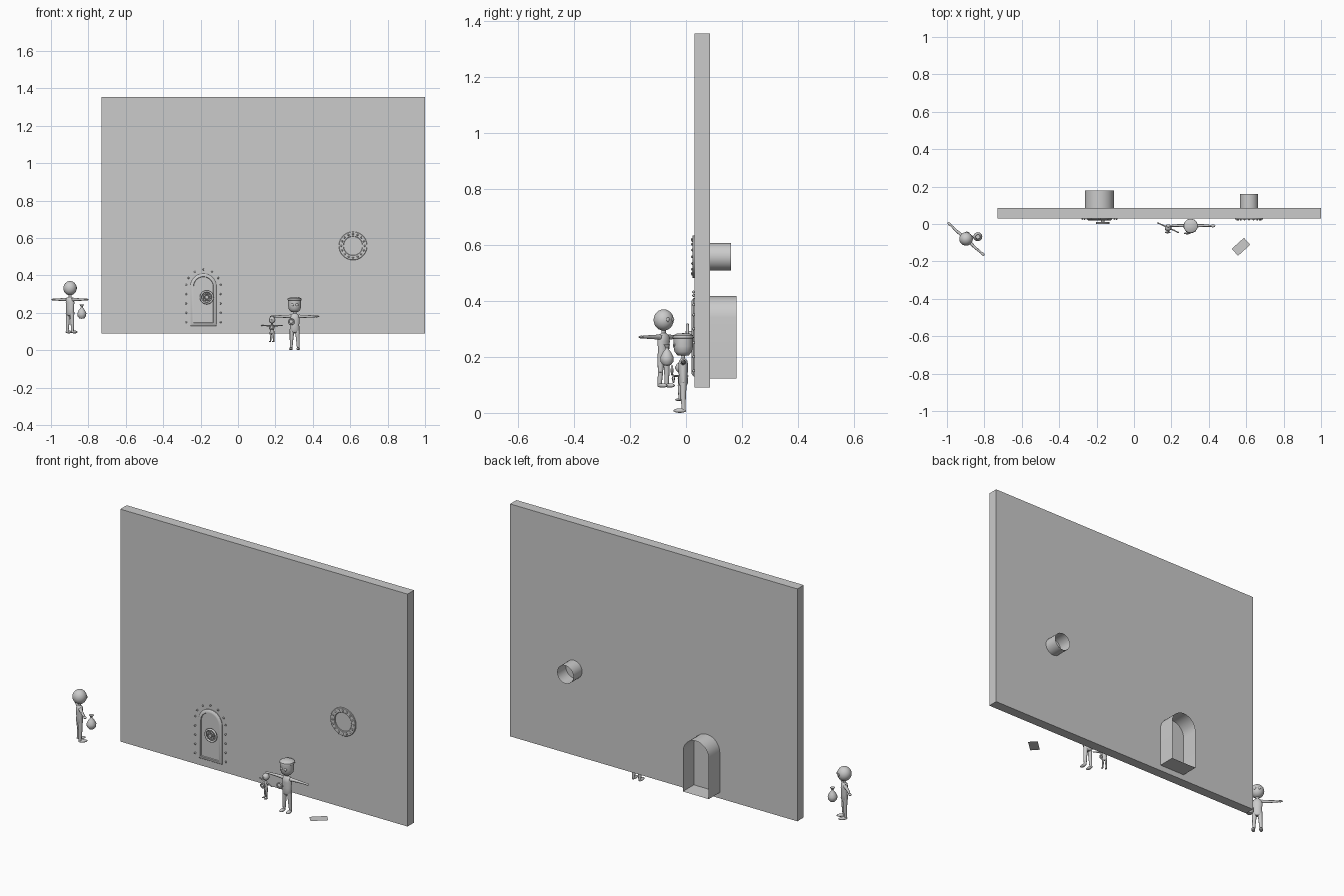
import bpy, bmesh, math
from mathutils import Vector, Matrix

if "Cube" in bpy.data.objects:
    bpy.data.objects.remove(bpy.data.objects["Cube"])

grey = bpy.data.materials.new("plain_grey")
grey.diffuse_color = (0.6, 0.6, 0.6, 1)
grey.use_nodes = True
grey.node_tree.nodes["Principled BSDF"].inputs["Base Color"].default_value = grey.diffuse_color


def finish(bm, name, matrix=None, smooth=True, closed=True):
    bmesh.ops.remove_doubles(bm, verts=bm.verts, dist=1e-5)
    if closed:
        bmesh.ops.recalc_face_normals(bm, faces=bm.faces)
    me = bpy.data.meshes.new(name)
    bm.to_mesh(me)
    bm.free()
    me.materials.append(grey)
    ob = bpy.data.objects.new(name, me)
    bpy.context.collection.objects.link(ob)
    if matrix is not None:
        ob.matrix_world = matrix
    if smooth:
        bpy.ops.object.select_all(action='DESELECT')
        ob.select_set(True)
        bpy.context.view_layer.objects.active = ob
        bpy.ops.object.shade_smooth_by_angle(angle=math.radians(40))
    return ob


def ball(bm, c, r, seg=20):
    r = r if isinstance(r, tuple) else (r, r, r)
    bmesh.ops.create_uvsphere(bm, u_segments=seg, v_segments=max(6, seg // 2), radius=1,
                              matrix=Matrix.Translation(c) @ Matrix.Diagonal((*r, 1)))


def rod(bm, a, b, r1, r2, seg=12):
    a, b = Vector(a), Vector(b)
    m = Matrix.Translation((a + b) / 2) @ (b - a).to_track_quat('Z', 'Y').to_matrix().to_4x4()
    bmesh.ops.create_cone(bm, cap_ends=True, segments=seg, radius1=r1, radius2=r2,
                          depth=(b - a).length, matrix=m)


def loft(bm, loops, wrap=False):
    rows = [[bm.verts.new(p) for p in lp] for lp in loops]
    n = len(rows[0])
    for i in range(len(rows) if wrap else len(rows) - 1):
        p, q = rows[i], rows[(i + 1) % len(rows)]
        for k in range(n):
            bm.faces.new((p[k], p[(k + 1) % n], q[(k + 1) % n], q[k]))
    return rows


def lathe(bm, prof, m=Matrix(), seg=20, wrap=False):
    ang = [2 * math.pi * k / seg for k in range(seg)]
    loft(bm, [[m @ Vector((r * math.cos(a), r * math.sin(a), h)) for a in ang] for r, h in prof], wrap)


def facing(c):  # local z pointing to the front (-y)
    return Matrix.Translation(c) @ Matrix.Rotation(math.pi / 2, 4, 'X')


def ring(bm, c, major, minor, seg=32):
    prof = [(major + minor * math.cos(a), minor * math.sin(a))
            for a in (math.tau * k / 10 for k in range(10))]
    lathe(bm, prof, facing(c), seg, True)


# wall
bm = bmesh.new()
bmesh.ops.create_cube(bm, size=1, matrix=Matrix.Translation((0.135, 0.0575, 0.7225))
                      @ Matrix.Diagonal((1.73, 0.055, 1.265, 1)))
finish(bm, "wall", smooth=False)

# arched doorway: open tunnel, door panel, bolts
DX, HALF, Z0, Z1 = -0.185, 0.078, 0.122, 0.34


def arch(y, inset=0.0, n=14):
    h = HALF - inset
    pts = [(DX - h, y, Z0 + inset), (DX + h, y, Z0 + inset)]
    return pts + [(DX + h * math.cos(a), y, Z1 + h * math.sin(a))
                  for a in (math.pi * k / n for k in range(n + 1))]


bm = bmesh.new()
loft(bm, [arch(0.08), arch(0.18)])
finish(bm, "doorway_tunnel", closed=False)

bm = bmesh.new()
rows = loft(bm, [arch(0.032, 0.008), arch(0.027, 0.008), arch(0.020, 0.017),
                 arch(0.020, 0.024), arch(0.024, 0.026)])
bm.faces.new(rows[-1])
bm.faces.new(rows[0])
finish(bm, "door")

bm = bmesh.new()
for s in (-1, 1):
    for z in (0.15, 0.2, 0.25, 0.3, 0.35):
        ball(bm, (DX + s * 0.092, 0.027, z), 0.005, 10)
for k in range(1, 6):
    a = math.pi * k / 6
    ball(bm, (DX + 0.092 * math.cos(a), 0.027, Z1 + 0.092 * math.sin(a)), 0.005, 10)
finish(bm, "door_bolts")

# door handwheel
W = Vector((-0.167, 0.005, 0.283))
bm = bmesh.new()
ring(bm, W, 0.032, 0.0055)
ring(bm, W, 0.017, 0.004)
rod(bm, W + Vector((0, -0.006, 0)), W + Vector((0, 0.022, 0)), 0.009, 0.009, 16)
for k in range(4):
    a = math.pi * k / 2 + math.pi / 4
    rod(bm, W, W + Vector((math.cos(a), 0, math.sin(a))) * 0.031, 0.003, 0.003, 8)
finish(bm, "door_handwheel")

# porthole: flange, bolts, open tunnel
PX, PZ = 0.615, 0.558
bm = bmesh.new()
lathe(bm, [(0.05, 0), (0.076, 0), (0.076, 0.006), (0.074, 0.008), (0.052, 0.008), (0.05, 0.006)],
      facing((PX, 0.031, PZ)), 40, True)
finish(bm, "porthole_flange")
bm = bmesh.new()
for k in range(16):
    a = math.tau * k / 16
    ball(bm, (PX + 0.063 * math.cos(a), 0.023, PZ + 0.063 * math.sin(a)), 0.005, 10)
finish(bm, "porthole_bolts")
bm = bmesh.new()
lathe(bm, [(0.049, -0.05), (0.049, -0.13)], facing((PX, 0.03, PZ)), 28)
finish(bm, "porthole_tunnel", closed=False)

# paper sheet lying on the floor plane
bm = bmesh.new()
bmesh.ops.create_grid(bm, x_segments=1, y_segments=1, size=0.5,
                      matrix=Matrix.Translation((0.572, -0.122, 0.077))
                      @ Matrix.Rotation(math.radians(42), 4, 'Z') @ Matrix.Diagonal((0.088, 0.05, 1, 1)))
finish(bm, "paper_sheet", smooth=False, closed=False)


# doll-like figures, 0.28 tall at scale 1, facing -y
def figure(name, loc, yaw=0.0, scale=1.0, flat_head=False):
    m = (Matrix.Translation(loc) @ Matrix.Rotation(math.radians(yaw), 4, 'Z')
         @ Matrix.Diagonal((scale, scale, scale, 1)))
    bm = bmesh.new()
    lathe(bm, [(0, 0.092), (0.018, 0.095), (0.027, 0.108), (0.024, 0.135), (0.027, 0.165),
               (0.024, 0.186), (0.010, 0.196), (0.009, 0.215), (0, 0.215)],
          Matrix.Diagonal((1, 0.65, 1, 1)))
    finish(bm, name + "_torso", m)
    bm = bmesh.new()
    for s in (-1, 1):
        rod(bm, (s * 0.014, 0, 0.11), (s * 0.017, 0, 0.055), 0.0125, 0.0095)
        rod(bm, (s * 0.017, 0, 0.055), (s * 0.019, 0.002, 0.008), 0.0095, 0.007)
        ball(bm, (s * 0.020, -0.012, 0.008), (0.010, 0.023, 0.008), 14)
    finish(bm, name + "_legs", m)
    bm = bmesh.new()
    for s in (-1, 1):
        ball(bm, (s * 0.024, 0, 0.181), 0.010, 12)
        rod(bm, (s * 0.022, 0, 0.181), (s * 0.068, 0.002, 0.181), 0.009, 0.007)
        rod(bm, (s * 0.068, 0.002, 0.181), (s * 0.112, 0, 0.181), 0.007, 0.005)
        ball(bm, (s * 0.119, 0, 0.181), (0.013, 0.008, 0.005), 12)
    finish(bm, name + "_arms", m)
    bm = bmesh.new()
    if flat_head:
        lathe(bm, [(0, 0.203), (0.02, 0.206), (0.031, 0.218), (0.035, 0.238), (0.035, 0.266),
                   (0.038, 0.268), (0.037, 0.276), (0.024, 0.283), (0, 0.285)], seg=24)
    else:
        ball(bm, (0, 0, 0.242), (0.036, 0.036, 0.038), 24)
    finish(bm, name + "_head", m)
    bm = bmesh.new()
    for s in (-1, 1):
        ball(bm, (s * 0.012, -0.032, 0.243), (0.008, 0.005, 0.008), 12)
    finish(bm, name + "_eyes", m)


figure("left_figure", (-0.898, -0.08, 0.09), yaw=138)
figure("tall_figure", (0.303, -0.01, 0), flat_head=True)
figure("small_figure", (0.182, -0.02, 0.043), yaw=-25, scale=0.49)

# tied sack beside the left figure
bm = bmesh.new()
lathe(bm, [(0, 0.168), (0.014, 0.171), (0.023, 0.183), (0.024, 0.198), (0.016, 0.215), (0.006, 0.228),
           (0.005, 0.232), (0.012, 0.244), (0, 0.241)], Matrix.Translation((-0.835, -0.068, 0)))
finish(bm, "tied_sack")

# small round gadgets held in front of the two right figures
for name, c, r in (("tall_figure_gadget", (0.285, -0.05, 0.152), 0.014),
                   ("small_figure_gadget", (0.18, -0.045, 0.122), 0.011)):
    bm = bmesh.new()
    ring(bm, c, r, 0.004, 20)
    ball(bm, c, (r * 0.8, 0.006, r * 0.8), 12)
    finish(bm, name)
